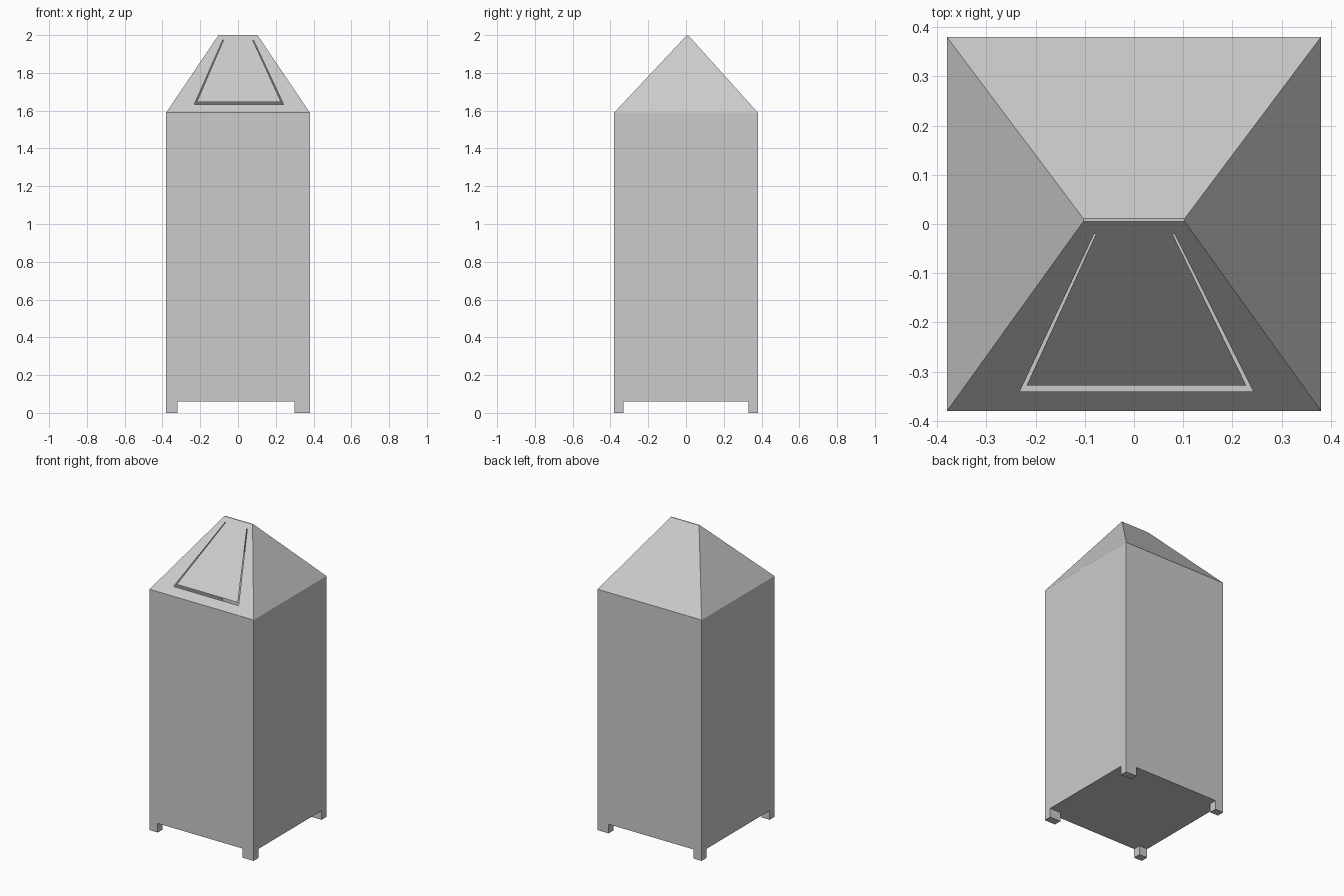
import bpy, bmesh

if "Cube" in bpy.data.objects:
    bpy.data.objects.remove(bpy.data.objects["Cube"])

H = 0.38                       # half width of the body
FLOOR, EAVE, TOP = 0.06, 1.59, 2.0
RIDGE_X, RIDGE_F, RIDGE_B = 0.103, 0.005, 0.011


def make_mesh(name, verts, faces):
    mesh = bpy.data.meshes.new(name)
    mesh.from_pydata(verts, [], faces)
    obj = bpy.data.objects.new(name, mesh)
    bpy.context.collection.objects.link(obj)
    bm = bmesh.new()
    bm.from_mesh(mesh)
    bmesh.ops.recalc_face_normals(bm, faces=bm.faces)
    bm.to_mesh(mesh)
    bm.free()
    return obj


def open_box(name, x0, x1, y0, y1, z0, z1):
    """Thin-walled box with a bottom and no top."""
    ring = [(x0, y0), (x1, y0), (x1, y1), (x0, y1)]
    verts = [(x, y, z) for z in (z0, z1) for x, y in ring]
    sides = [(i, (i + 1) % 4, 4 + (i + 1) % 4, 4 + i) for i in range(4)]
    return make_mesh(name, verts, sides + [(3, 2, 1, 0)])


def on_slope(x, y):
    """Point on the front roof plane above (x, y)."""
    return (x, y, EAVE + (y + H) * (TOP - EAVE) / (RIDGE_F + H))


# Hollow body
open_box("body", -H, H, -H, H, FLOOR, EAVE)

# Corner feet, the right pair slightly wider
for side, x0, x1 in (("left", -H, -0.32), ("right", 0.30, H)):
    for end, y0, y1 in (("front", -H, -0.33), ("back", 0.33, H)):
        open_box(f"{end}_{side}_foot", x0, x1, y0, y1, 0, FLOOR)

# Hipped roof whose front slope has an open slit around a flap
front = [on_slope(-RIDGE_X, RIDGE_F), on_slope(-H, -H),
         on_slope(H, -H), on_slope(RIDGE_X, RIDGE_F)]
slit_outer = [on_slope(*p) for p in
              ((-0.081, -0.02), (-0.232, -0.34), (0.242, -0.34), (0.082, -0.02))]
slit_inner = [on_slope(*p) for p in
              ((-0.077, -0.02), (-0.218, -0.328), (0.228, -0.328), (0.078, -0.02))]
back = [(-RIDGE_X, RIDGE_B, TOP), (-H, H, EAVE), (H, H, EAVE), (RIDGE_X, RIDGE_B, TOP)]
faces = [(i, i + 1, i + 5, i + 4) for i in range(3)]     # slope around the slit
faces += [(0, 4, 8, 11, 7, 3), (8, 9, 10, 11)]           # top strip and flap
faces += [(12, 15, 14, 13), (0, 3, 15, 12)]              # back slope and ridge
faces += [(0, 12, 13, 1), (3, 2, 14, 15)]                # side slopes
make_mesh("roof", front + slit_outer + slit_inner + back, faces)
